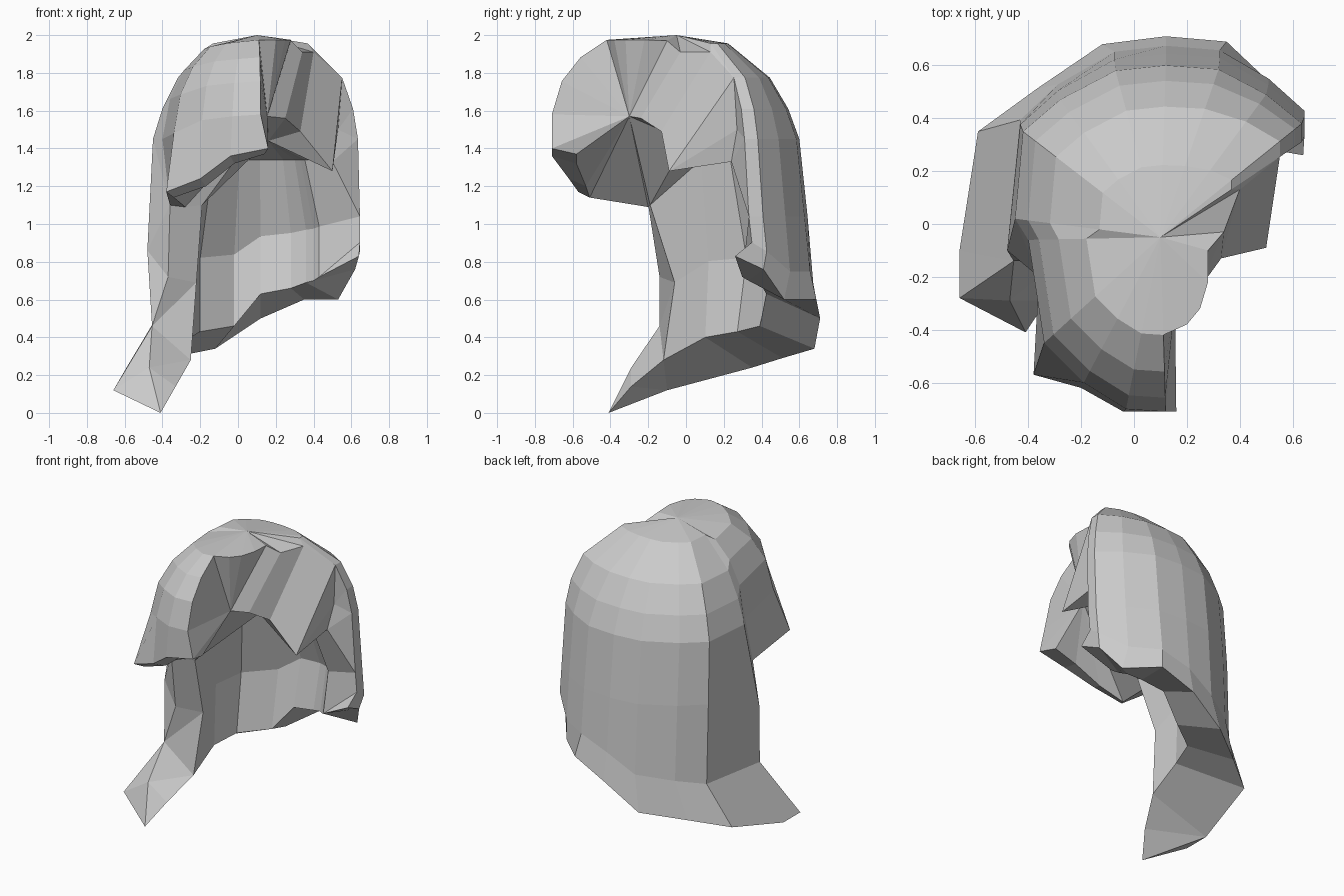
import bpy
import bmesh
from mathutils import Vector

old = bpy.data.objects.get("Cube")
if old:
    bpy.data.objects.remove(old, do_unlink=True)

hub = Vector((0.1, -0.05, 2.0))
faces = []


def V(*co):
    return Vector(co)


def face(*points):
    faces.append(points)


def strip(a, b):
    """Quads between two point rows of equal length."""
    for i in range(len(a) - 1):
        face(a[i], a[i + 1], b[i + 1], b[i])


def fan(apex, row):
    for p, q in zip(row, row[1:]):
        face(apex, p, q)


def around_hub(xy, scale, z):
    """Point on the ray from the crown axis through xy."""
    return V(hub.x + (xy[0] - hub.x) * scale, hub.y + (xy[1] - hub.y) * scale, z)


def dome_column(xy, ring_z, scales, drops):
    """Points from the crown down to the widest ring."""
    return [around_hub(xy, s, hub.z - (hub.z - ring_z) * d) for s, d in zip(scales, drops)]


# Back shell: widest ring and flared lower rim, from the model's right round to its left
ring = [(-.45, .02), (-.42, .35), (-.28, .47), (-.07, .58), (.12, .6),
        (.32, .585), (.5, .49), (.635, .38), (.635, .31)]
rim = [V(-.66, -.1, .12), V(-.59, .35, .24), V(-.37, .51, .29), V(-.12, .68, .34), V(.12, .71, .5),
       V(.35, .69, .6), V(.53, .52, .6), V(.62, .41, .76), V(.64, .26, .83)]
shell = []
for (x, y), low in zip(ring, rim):
    # the left side of the dome is fuller
    full = max(0, x - .3) * .25
    scales = (.42 + full, .76 + full, .91 + full / 2, 1)
    column = dome_column((x, y), 1.45, scales, (.08, .41, .71, 1))
    column.append(around_hub((x, y * 1.05), 1.02, 1.04))
    column.append(around_hub((x, y * 1.1), 1.02, low.z + (1.05 - low.z) * .33))
    column.append(low)
    shell.append(column)
shell[0][4:6] = [V(-.48, -.1, .86), V(-.455, -.14, .46)]
for a, b in zip(shell, shell[1:]):
    strip(a, b)
right_edge, left_edge = shell[0], shell[-1]

# Fringe: swept forward from the crown, with a slanted lower edge
fringe_ring = [(.12, -.71, 1.58), (-.03, -.70, 1.57), (-.19, -.6, 1.55), (-.34, -.45, 1.48), (-.4, -.06, 1.45)]
fringe_rim = [V(.16, -.71, 1.4), V(-.04, -.71, 1.36), V(-.2, -.62, 1.24), V(-.38, -.57, 1.17), V(-.36, -.2, 1.1)]
fringe_inner = [V(.14, -.58, 1.37), V(-.02, -.58, 1.32), V(-.17, -.53, 1.2), V(-.34, -.51, 1.14), V(-.28, -.2, 1.09)]
fringe = []
for i, (xyz, low) in enumerate(zip(fringe_ring, fringe_rim)):
    drops = [d + (1 - d) * .02 * i for d in (.06, .28, .58, 1)]
    fringe.append(dome_column(xyz[:2], xyz[2], (.56, .77, .92, 1), drops) + [low])
for a, b in zip(fringe, fringe[1:]):
    strip(a, b)
strip(fringe_rim, fringe_inner)
parting, fringe_back = fringe[0], fringe[-1]

# Side locks: three slanted strips beside the parting
lock_top = [V(.28, -.1, 1.97), V(.34, -.03, 1.91), V(.4, .13, 1.91), left_edge[1]]
lock_end = [V(.155, -.3, 1.57), V(.25, -.24, 1.56), V(.33, -.13, 1.49), V(.5, -.09, 1.28)]
strip(lock_top, lock_end)
tip = lock_end[-1]
face(left_edge[0], lock_top[2], left_edge[1])

# Temple: joins the last lock to the shell edge
temple_top, temple = V(.53, .27, 1.5), V(.5, .24, 1.33)
fan(tip, [left_edge[1], temple_top, temple])
fan(temple_top, left_edge[1:4] + [temple])

# Wall of the parting, under a rounded crown edge
crown_edge = [lock_top[0], V(.28, -.22, 1.975), V(.25, -.32, 1.975), V(.2, -.38, 1.975)]
fan(lock_end[0], crown_edge + parting)

# Crown
crown = [c[0] for c in fringe] + [c[0] for c in shell]
fan(hub, crown + lock_top[2:0:-1] + crown_edge + crown[:1])

# Crease between fringe and shell
strip(fringe_back[:4], right_edge[:4])
fan(right_edge[3], [fringe_back[3], fringe_back[4], right_edge[4]])

# Inner lining that follows the head: narrow at the top, widest at the middle
lining_xy = [(-.25, -.14), (-.25, .12), (-.2, .32), (-.02, .46), (.12, .5), (.28, .48), (.36, .43), (.4, .39), (.43, .35)]
hem = [.28, .4, .43, .46, .63, .66, .69, .7, .72]
lining = []
for (x, y), z in zip(lining_xy, hem):
    lining.append([around_hub((x, y), .77, 1.34), V(x, y, z + (1.34 - z) * .43), V(x, y * .85, z)])
lining[0][:2] = [V(-.19, -.19, 1.1), V(-.22, -.06, .69)]
for a, b in zip(lining, lining[1:]):
    strip(a, b)
right_in, left_in = lining[0], lining[-1]

# Ceilings under the locks and the fringe, and underside of the hem
ceiling = V(.16, 0, 1.44)
fan(ceiling, lock_end + [temple] + [c[0] for c in reversed(lining)] + lock_end[:1])
fan(lock_end[0], right_in[:1] + fringe_inner[::-1] + fringe_rim[:1])
strip([c[-1] for c in shell], [c[-1] for c in lining])

# Front border of the right side, with a fold down its middle
fold = V(-.37, -.14, .72)
face(fringe_rim[-1], fringe_inner[-1], right_in[0])
face(fringe_rim[-1], right_in[0], right_in[1], fold)
fan(fold, [fringe_rim[-1], right_edge[4], right_edge[5], right_in[1]])
face(right_edge[5], right_in[1], right_in[2])

# Front border of the left side
strip([temple] + left_edge[4:6], left_in)
face(left_edge[3], left_edge[4], temple)
face(left_edge[5], left_edge[6], left_in[2])

# Pointed flick at the lower right
flick = [V(-.66, -.28, .12), V(-.41, -.41, 0), V(-.33, -.29, .14), right_in[2]]
fan(V(-.47, -.29, .24), [right_edge[5]] + flick + [right_edge[5]])
face(right_edge[5], rim[0], flick[0])
fan(rim[0], flick)

# Join the parts into one closed mesh
bm = bmesh.new()
for points in faces:
    bm.faces.new([bm.verts.new(p) for p in points])
bmesh.ops.remove_doubles(bm, verts=bm.verts, dist=.0005)
bmesh.ops.recalc_face_normals(bm, faces=bm.faces)
mesh = bpy.data.meshes.new("hair")
bm.to_mesh(mesh)
bm.free()
hair = bpy.data.objects.new("hair", mesh)
bpy.context.collection.objects.link(hair)

# Colour
grey = bpy.data.materials.new("light_grey")
grey.use_nodes = True
colour = (.6, .6, .6, 1)
grey.diffuse_color = colour
grey.node_tree.nodes["Principled BSDF"].inputs["Base Color"].default_value = colour
mesh.materials.append(grey)
